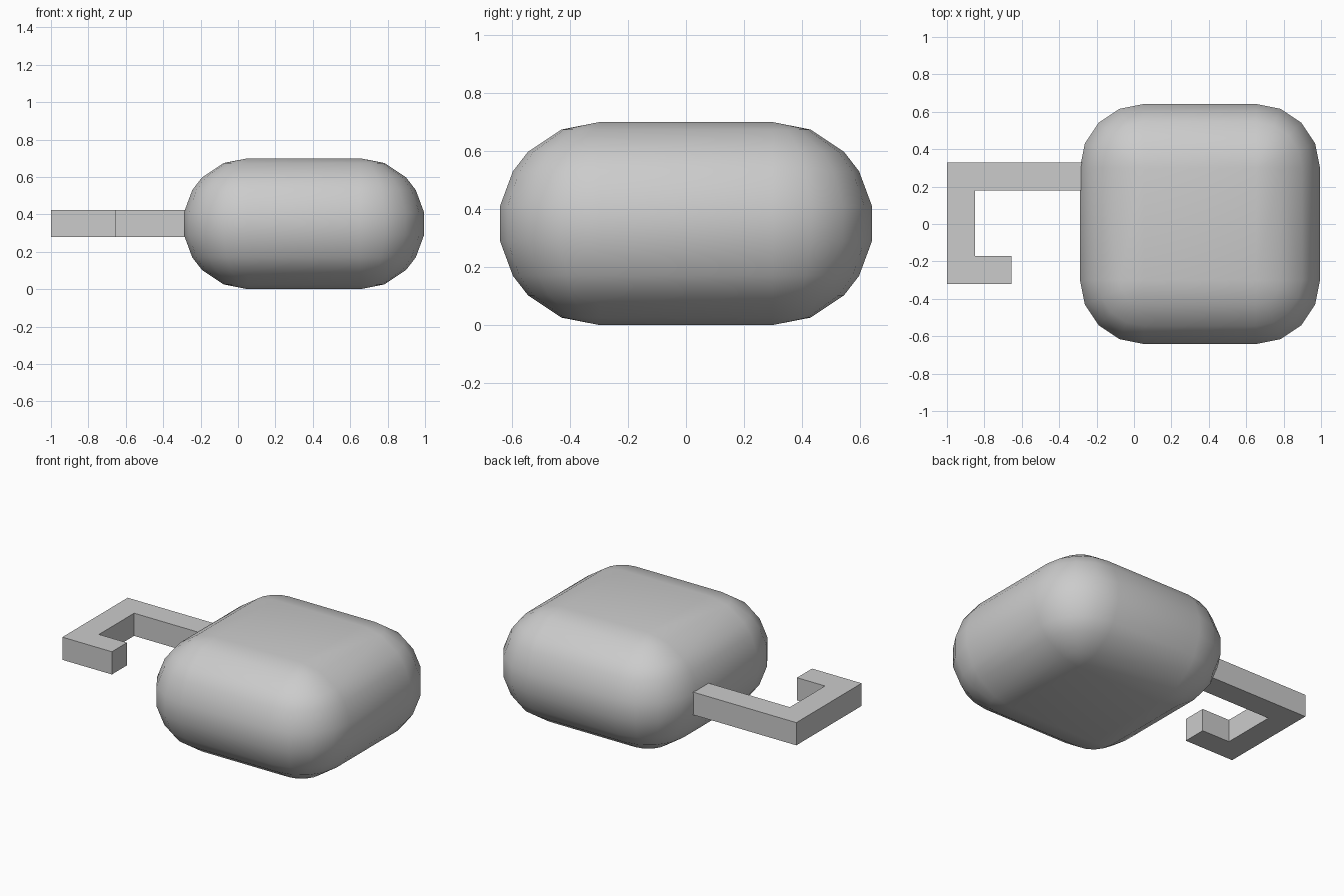
import bpy, bmesh
from math import sin, cos, radians

cube = bpy.data.objects.get("Cube")
if cube:
    bpy.data.objects.remove(cube, do_unlink=True)

grey = bpy.data.materials.new("plain grey")
grey.use_nodes = True
COLOUR = (0.6, 0.6, 0.6, 1)
grey.diffuse_color = COLOUR
grey.node_tree.nodes["Principled BSDF"].inputs["Base Color"].default_value = COLOUR


def finish(bm, name):
    bmesh.ops.recalc_face_normals(bm, faces=bm.faces[:])
    mesh = bpy.data.meshes.new(name)
    bm.to_mesh(mesh)
    bm.free()
    mesh.materials.append(grey)
    obj = bpy.data.objects.new(name, mesh)
    bpy.context.collection.objects.link(obj)
    return obj


# Rounded body: stacked rounded-square rings around a flat square core
CENTRE_X, CENTRE_Z, CORE, RADIUS = 0.353, 0.35, 0.3, 0.347
LEVELS = (-90, -68, -45, -31, -10, 10, 31, 45, 68, 90)


def ring(bm, level):
    r, z = RADIUS * cos(radians(level)), CENTRE_Z + 0.35 * sin(radians(level))
    verts = []
    for i, (sx, sy) in enumerate(((1, 1), (-1, 1), (-1, -1), (1, -1))):
        steps = range(1) if abs(level) == 90 else range(5)
        for k in steps:
            a = radians(90 * i + 22.5 * k)
            verts.append(bm.verts.new((CENTRE_X + sx * CORE + r * cos(a),
                                       sy * CORE + r * sin(a), z)))
    return verts


bm = bmesh.new()
rings = [ring(bm, level) for level in LEVELS]
for low, high in zip(rings[1:-1], rings[2:-1]):
    for i in range(len(low)):
        j = (i + 1) % len(low)
        bm.faces.new((low[i], low[j], high[j], high[i]))
# Flat top and bottom, joined to their rings by corner fans and side strips
for cap, edge in ((rings[0], rings[1]), (rings[-1], rings[-2])):
    bm.faces.new(cap)
    for c in range(4):
        for k in range(4):
            bm.faces.new((cap[c], edge[5 * c + k], edge[5 * c + k + 1]))
        n = (c + 1) % 4
        bm.faces.new((cap[c], edge[5 * c + 4], edge[5 * n], cap[n]))
body = finish(bm, "rounded_body")
bpy.ops.object.select_all(action='DESELECT')
body.select_set(True)
bpy.context.view_layer.objects.active = body
bpy.ops.object.shade_smooth_by_angle(angle=radians(30))

# Hooked handle: flat outline extruded upwards
OUTLINE = ((-0.27, 0.33), (-1, 0.33), (-1, -0.32), (-0.655, -0.32),
           (-0.655, -0.17), (-0.85, -0.17), (-0.85, 0.18), (-0.27, 0.18))
bm = bmesh.new()
face = bm.faces.new([bm.verts.new((x, y, 0.28)) for x, y in OUTLINE])
side = bmesh.ops.extrude_face_region(bm, geom=[face])["geom"]
bmesh.ops.translate(bm, vec=(0, 0, 0.143),
                    verts=[g for g in side if isinstance(g, bmesh.types.BMVert)])
finish(bm, "hooked_handle")
